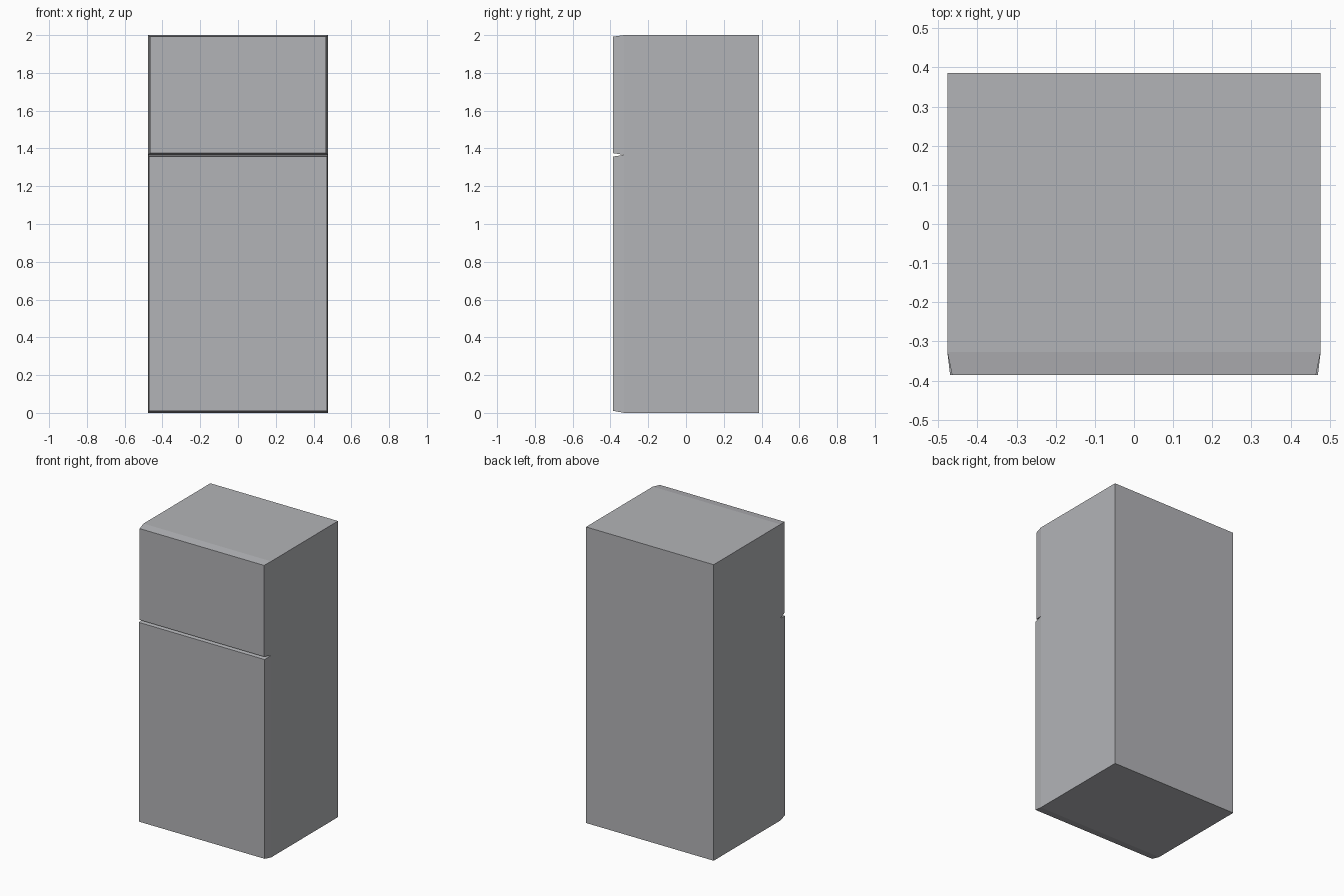
import bpy, bmesh

if "Cube" in bpy.data.objects:
    bpy.data.objects.remove(bpy.data.objects["Cube"])

HALF_W, FRONT, SEAM, BACK = 0.477, -0.386, -0.327, 0.386
SPLIT = 1.366

metal = bpy.data.materials.new("light grey metal")
metal.diffuse_color = (0.45, 0.455, 0.475, 1)
metal.use_nodes = True
metal.node_tree.nodes["Principled BSDF"].inputs["Base Color"].default_value = metal.diffuse_color


def panel(name, rings, caps):
    """Loft rectangular rings (y, half width, z low, z high) from front to back."""
    bm = bmesh.new()
    loops = []
    for y, w, lo, hi in rings:
        loops.append([bm.verts.new(p) for p in
                      ((-w, y, lo), (w, y, lo), (w, y, hi), (-w, y, hi))])
    for a, b in zip(loops, loops[1:]):
        for i in range(4):
            j = (i + 1) % 4
            bm.faces.new((a[j], a[i], b[i], b[j]))
    if caps[0]:
        bm.faces.new(loops[0])
    if caps[1]:
        bm.faces.new(loops[-1][::-1])
    mesh = bpy.data.meshes.new(name)
    bm.to_mesh(mesh)
    bm.free()
    mesh.materials.append(metal)
    obj = bpy.data.objects.new(name, mesh)
    bpy.context.collection.objects.link(obj)
    return obj


# Cabinet, open where the doors close it
panel("cabinet", [(SEAM, HALF_W, 0, 2), (BACK, HALF_W, 0, 2)], (False, True))

# Tapered doors meeting in a V groove
panel("freezer_door", [(FRONT, 0.465, 1.375, 1.992), (SEAM, HALF_W, SPLIT, 2)], (True, False))
panel("fridge_door", [(FRONT, 0.47, 0.011, 1.357), (SEAM, HALF_W, 0, SPLIT)], (True, False))
